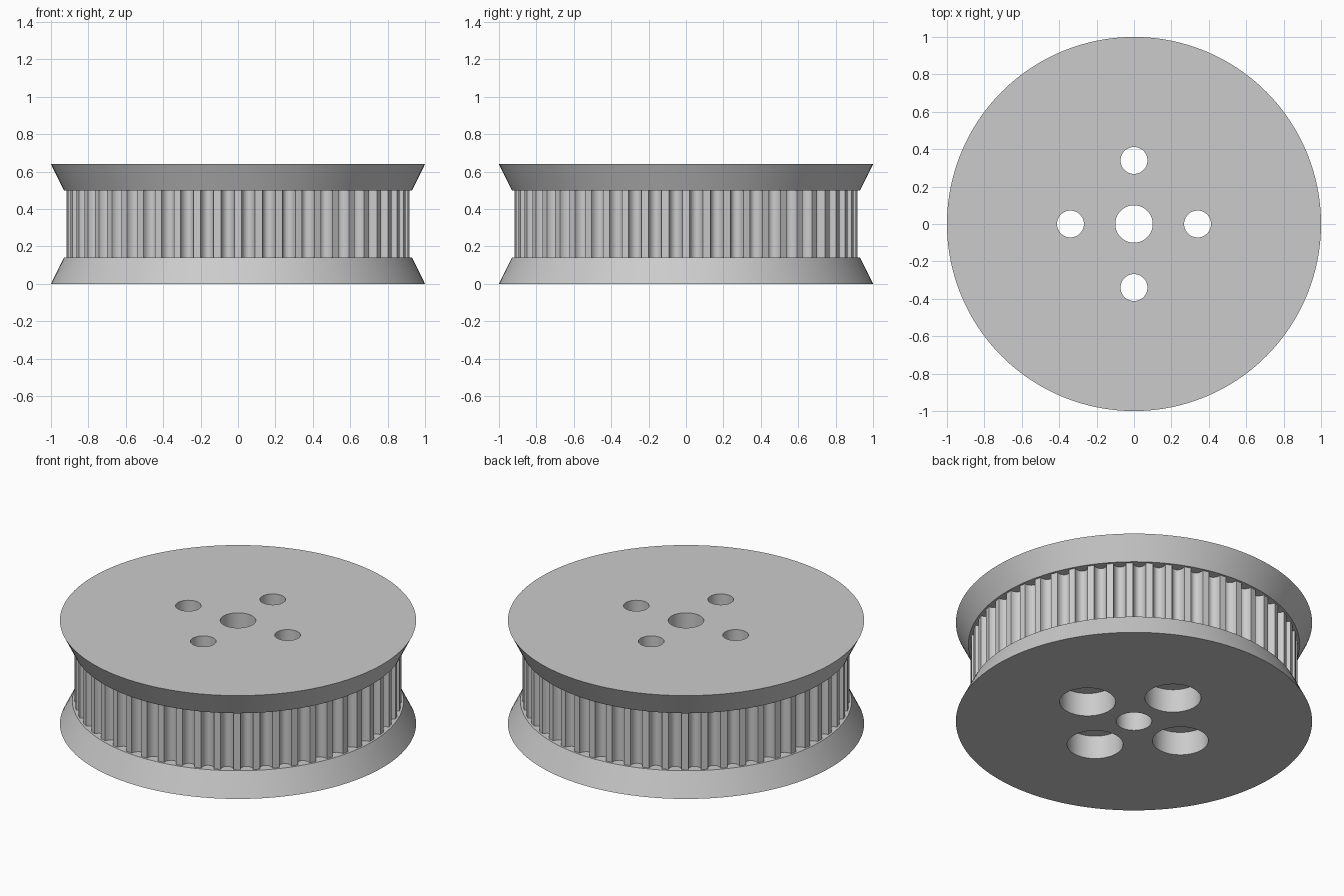
import bpy, bmesh, math
from mathutils import Vector

if "Cube" in bpy.data.objects:
    bpy.data.objects.remove(bpy.data.objects["Cube"], do_unlink=True)

HEIGHT, FLANGE = 0.64, 0.142
TEETH, TOOTH_R = 52, 0.917

grey = bpy.data.materials.new("plain grey")
grey.use_nodes = True
colour = (0.6, 0.6, 0.6, 1)
grey.diffuse_color = colour
grey.node_tree.nodes["Principled BSDF"].inputs["Base Color"].default_value = colour


def add_object(name, bm):
    bmesh.ops.recalc_face_normals(bm, faces=bm.faces)
    mesh = bpy.data.meshes.new(name)
    bm.to_mesh(mesh)
    bm.free()
    mesh.materials.append(grey)
    ob = bpy.data.objects.new(name, mesh)
    bpy.context.collection.objects.link(ob)
    return ob


def frustum(name, z0, z1, r0, r1, x=0, y=0, sides=128):
    bm = bmesh.new()
    bmesh.ops.create_cone(bm, cap_ends=True, segments=sides, radius1=r0, radius2=r1, depth=z1 - z0)
    bmesh.ops.translate(bm, verts=bm.verts, vec=(x, y, (z0 + z1) / 2))
    return add_object(name, bm)


def toothed_drum(name, z0, z1, half_width=0.036, depth=0.045, steps=10):
    # Flat lands separated by rounded grooves
    bm = bmesh.new()
    ring = []
    for i in range(TEETH):
        centre = math.tau * (i + 0.5) / TEETH
        for s in range(steps + 1):
            t = math.pi * s / steps
            a = centre - half_width / TOOTH_R * math.cos(t)
            r = TOOTH_R - depth * math.sin(t)
            ring.append(bm.verts.new((r * math.cos(a), r * math.sin(a), z0)))
    cap = bm.faces.new(ring)
    top = bmesh.ops.extrude_face_region(bm, geom=[cap])["geom"]
    bmesh.ops.translate(bm, verts=[v for v in top if isinstance(v, bmesh.types.BMVert)],
                        vec=Vector((0, 0, z1 - z0)))
    return add_object(name, bm)


def combine(target, tool, operation):
    tool.hide_render = True
    mod = target.modifiers.new(operation.lower(), 'BOOLEAN')
    mod.operation, mod.object, mod.solver = operation, tool, 'EXACT'
    bpy.context.view_layer.objects.active = target
    bpy.ops.object.modifier_apply(modifier=mod.name)
    bpy.data.objects.remove(tool, do_unlink=True)


# Toothed drum with two sloping flanges
pulley = toothed_drum("toothed_pulley", FLANGE / 2, HEIGHT - FLANGE / 2)
combine(pulley, frustum("lower_flange", 0, FLANGE, 1, 0.93), 'UNION')
combine(pulley, frustum("upper_flange", HEIGHT - FLANGE, HEIGHT, 0.93, 1), 'UNION')

# Shaft bore, bolt holes and their wide recesses underneath
combine(pulley, frustum("shaft_cutter", -0.1, HEIGHT + 0.1, 0.1, 0.1, sides=64), 'DIFFERENCE')
for k in range(4):
    x, y = 0.34 * math.cos(k * math.pi / 2), 0.34 * math.sin(k * math.pi / 2)
    combine(pulley, frustum("bolt_cutter", -0.1, HEIGHT + 0.1, 0.072, 0.072, x, y, 48), 'DIFFERENCE')
    combine(pulley, frustum("recess_cutter", -0.1, 0.145, 0.157, 0.157, x, y, 64), 'DIFFERENCE')

bpy.ops.object.select_all(action='DESELECT')
pulley.select_set(True)
bpy.context.view_layer.objects.active = pulley
bpy.ops.object.shade_smooth_by_angle(angle=math.radians(25))
